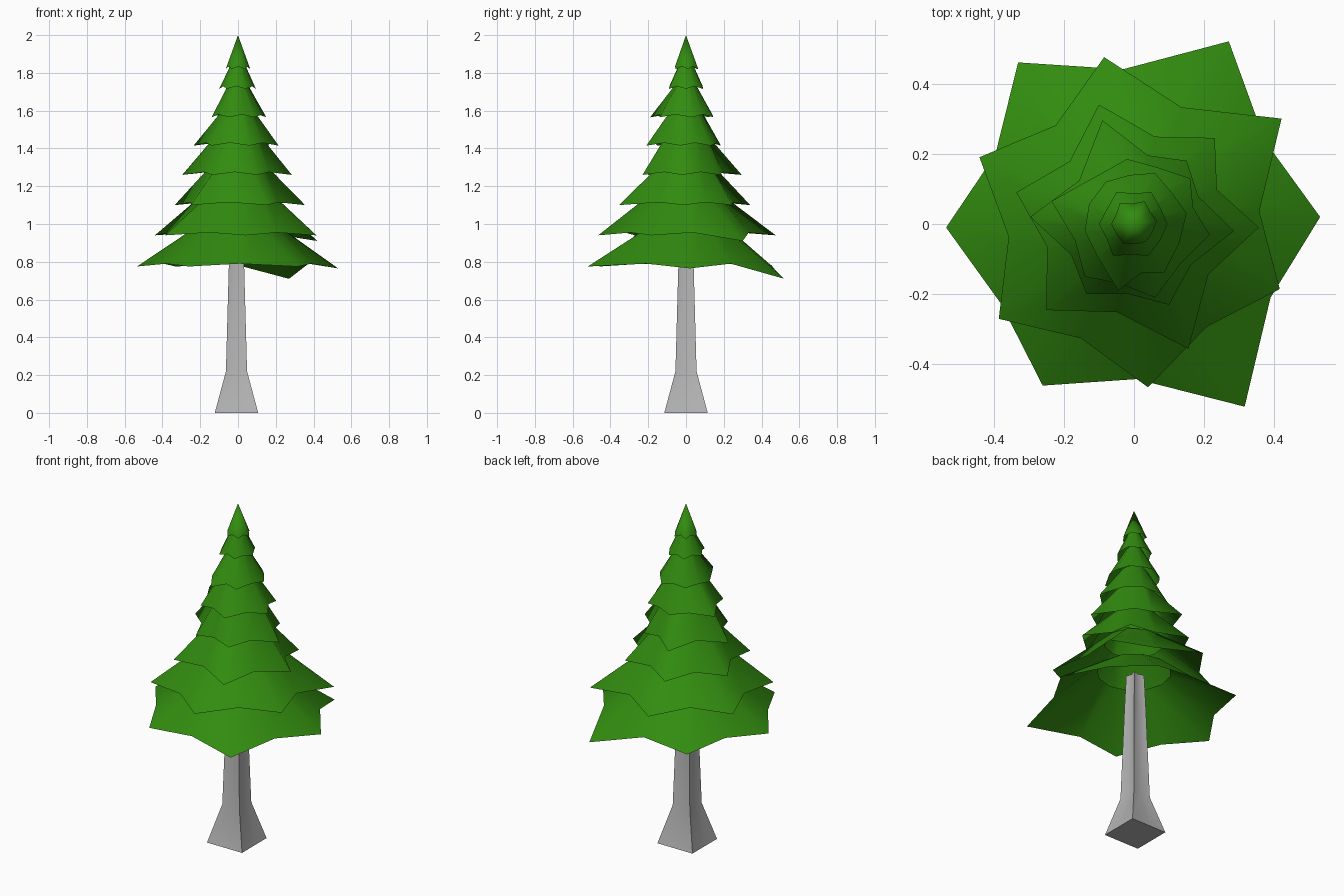
import bpy, bmesh, math
from mathutils import Vector

cube = bpy.data.objects.get("Cube")
if cube:
    bpy.data.objects.remove(cube, do_unlink=True)


def make_material(name, rgb):
    mat = bpy.data.materials.new(name)
    mat.use_nodes = True
    colour = (*rgb, 1)
    mat.diffuse_color = colour
    shader = mat.node_tree.nodes["Principled BSDF"]
    shader.inputs["Base Color"].default_value = colour
    shader.inputs["Roughness"].default_value = 0.9
    return mat


def build_object(name, rings, mat, angle, cap_bottom=False, cap_top=False):
    """Loft a closed surface strip through rings of equal vertex count."""
    bm = bmesh.new()
    loops = [[bm.verts.new(p) for p in ring] for ring in rings]
    for low, high in zip(loops, loops[1:]):
        n = len(low)
        for i in range(n):
            j = (i + 1) % n
            bm.faces.new((low[i], low[j], high[j], high[i]))
    if cap_bottom:
        bm.faces.new(loops[0][::-1])
    if cap_top:
        bm.faces.new(loops[-1])
    bmesh.ops.remove_doubles(bm, verts=bm.verts, dist=0.0001)
    mesh = bpy.data.meshes.new(name)
    bm.to_mesh(mesh)
    bm.free()
    mesh.materials.append(mat)
    obj = bpy.data.objects.new(name, mesh)
    bpy.context.collection.objects.link(obj)
    bpy.ops.object.select_all(action="DESELECT")
    bpy.context.view_layer.objects.active = obj
    obj.select_set(True)
    bpy.ops.object.shade_smooth_by_angle(angle=math.radians(angle))
    return obj


def star_rim(tips, rim_z, notch):
    """Branch tips (x, y, optional droop) with a notch between each pair."""
    points = [Vector((t[0], t[1], rim_z - (t[2] if len(t) > 2 else 0))) for t in tips]
    mean = sum(p.xy.length for p in points) / len(points)
    rim = []
    for a, b in zip(points, points[1:] + points[:1]):
        middle = (a.xy.normalized() + b.xy.normalized()).normalized() * mean * notch
        rim += [a, Vector((middle.x, middle.y, rim_z + 0.015))]
    return rim


def top_ring(rim, radius, z):
    ring = []
    for p in rim:
        d = p.xy.normalized() * radius
        ring.append(Vector((d.x, d.y, z)))
    return ring


def square_ring(half, groove, z):
    """Square section whose side midpoints are pulled in by the groove factor."""
    ring = []
    for k in range(4):
        for angle, r in ((45, half * math.sqrt(2)), (90, half * groove)):
            t = math.radians(angle + 90 * k)
            ring.append(Vector((r * math.cos(t) - 0.008, r * math.sin(t), z)))
    return ring


leaf = make_material("leaf green", (0.032, 0.262, 0.005))
bark = make_material("bark grey", (0.45, 0.45, 0.45))

# Trunk: flared square foot rising into a grooved, tapering stem
trunk_rings = [square_ring(h, g, z) for h, g, z in
               ((0.115, 1, 0), (0.056, 0.75, 0.22), (0.04, 0.7, 0.8), (0.034, 0.7, 0.98))]
build_object("trunk", trunk_rings, bark, 35, cap_bottom=True, cap_top=True)

# Foliage tiers, lowest first: rim height, notch factor, top radius, top height, tips
tiers = [
    (0.775, 0.79, 0.2, 1.0,
     [(0.53, 0.02, 0.01), (0.27, 0.52, 0.065), (-0.33, 0.46), (-0.535, -0.01),
      (-0.26, -0.46), (0.315, -0.52)]),
    (0.94, 0.75, 0.16, 1.18,
     [(0.42, 0.3, 0.03), (-0.085, 0.475), (-0.44, 0.19), (-0.385, -0.27),
      (0.04, -0.465), (0.415, -0.185)]),
    (1.1, 0.72, 0.12, 1.34,
     [(0.355, -0.01), (0.23, 0.245), (-0.1, 0.34), (-0.335, 0.09),
      (-0.25, -0.245), (0.155, -0.355)]),
    (1.26, 0.74, 0.1, 1.49,
     [(0.285, -0.02), (0.15, 0.18), (-0.09, 0.295), (-0.295, 0.02),
      (-0.135, -0.2), (0.1, -0.23)]),
    (1.415, 0.82, 0.07, 1.62,
     [(0.215, -0.03), (0.16, 0.13), (-0.02, 0.185), (-0.235, 0.065),
      (-0.14, -0.15), (0.06, -0.21)]),
    (1.565, 0.88, 0.04, 1.76,
     [(0.15, 0.03), (0.06, 0.145), (-0.08, 0.12), (-0.14, -0.02),
      (-0.045, -0.19), (0.085, -0.14)]),
    (1.715, 0.87, 0.03, 1.86,
     [(0.095, 0), (0.05, 0.09), (-0.05, 0.09), (-0.1, 0), (-0.06, -0.09), (0.04, -0.09)]),
    (1.82, 0.87, 0, 2.0,
     [(0.065, 0.01), (0.03, 0.065), (-0.04, 0.06), (-0.065, 0), (-0.03, -0.055), (0.035, -0.05)]),
]
for number, (rim_z, notch, radius, top_z, tips) in enumerate(tiers, 1):
    rim = star_rim(tips, rim_z, notch)
    build_object(f"foliage_tier_{number}", [rim, top_ring(rim, radius, top_z)], leaf, 80)
